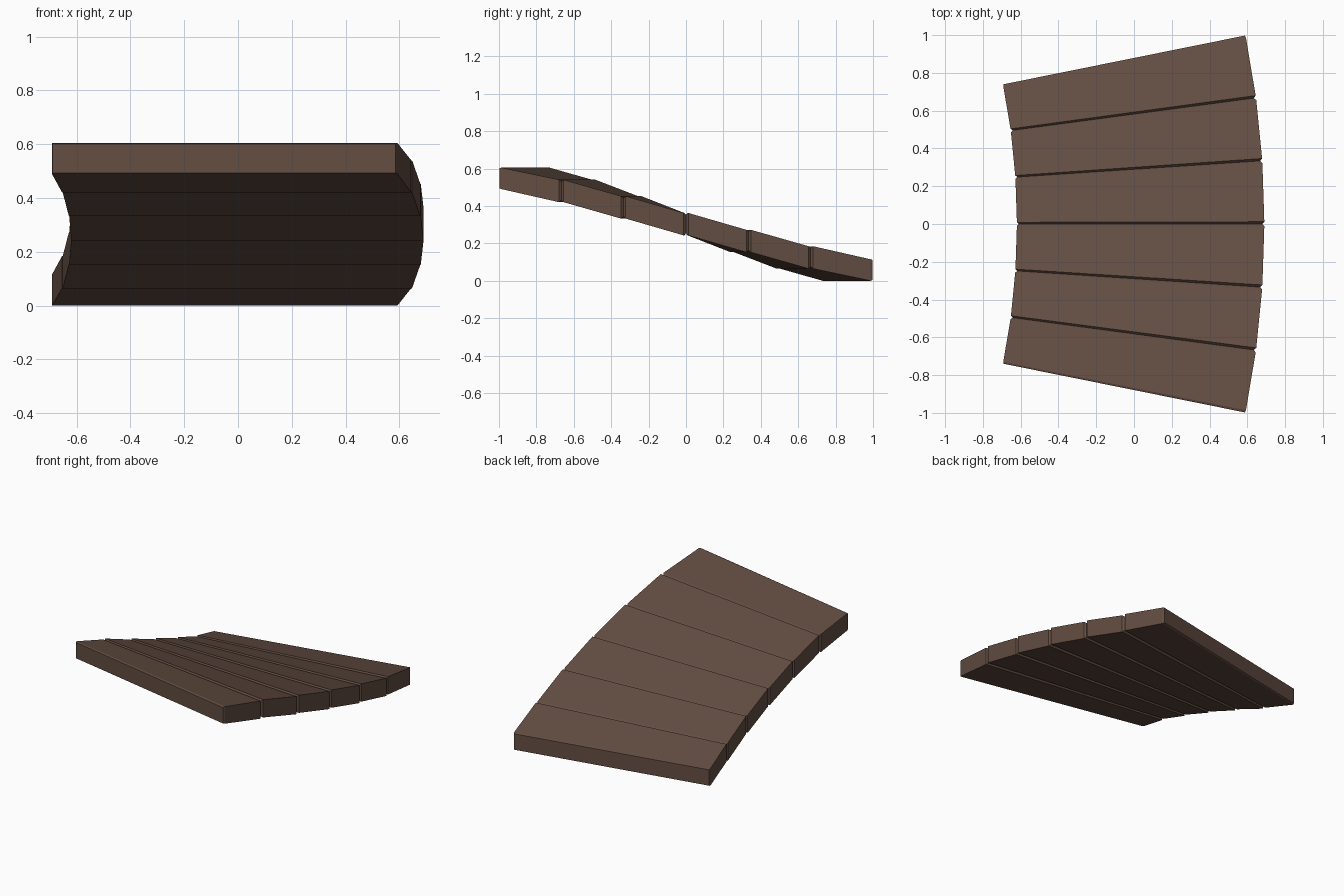
import bpy, bmesh, math

if "Cube" in bpy.data.objects:
    bpy.data.objects.remove(bpy.data.objects["Cube"])

CX, R_IN, R_OUT = -4.36, 3.74, 5.05      # arc centre and radii
STEP = math.radians(3.8)                 # angle of one plank
MID = {0: 0.0, 1: 0.09, 2: 0.178, 3: 0.245}   # height offset at each joint
BEVEL = 0.0024                           # angular width of joint chamfer

brown = bpy.data.materials.new("dark brown wood")
brown.diffuse_color = (0.125, 0.075, 0.055, 1)
brown.use_nodes = True
brown.node_tree.nodes["Principled BSDF"].inputs["Base Color"].default_value = brown.diffuse_color


def mid_height(k):
    return 0.3025 - math.copysign(MID[abs(k)], k)


def half_thickness(k):
    return 0.0575 if abs(k) == 3 else 0.06


def section(bm, angle, z, half, inset):
    """Rectangular radial cross-section, optionally shrunk."""
    ring = []
    for r, h in ((R_IN + inset, -half + inset), (R_OUT - inset, -half + inset),
                 (R_OUT - inset, half - inset), (R_IN + inset, half - inset)):
        ring.append(bm.verts.new((CX + r * math.cos(angle), r * math.sin(angle), z + h)))
    return ring


def plank(k):
    """One wedge plank from joint k to joint k + 1, chamfered at both joints."""
    bm = bmesh.new()
    a0, a1 = k * STEP, (k + 1) * STEP
    z0, z1 = mid_height(k), mid_height(k + 1)
    h0, h1 = half_thickness(k), half_thickness(k + 1)
    in0 = 0.004 if k == -3 else 0.011
    in1 = 0.004 if k == 2 else 0.011
    rings = [section(bm, a0, z0, h0, in0),
             section(bm, a0 + BEVEL, z0, h0, 0),
             section(bm, a1 - BEVEL, z1, h1, 0),
             section(bm, a1, z1, h1, in1)]
    for a, b in zip(rings, rings[1:]):
        for i in range(4):
            j = (i + 1) % 4
            bm.faces.new((a[i], a[j], b[j], b[i]))
    bm.faces.new(rings[0])
    bm.faces.new(rings[-1])
    bmesh.ops.recalc_face_normals(bm, faces=bm.faces)
    mesh = bpy.data.meshes.new("plank")
    bm.to_mesh(mesh)
    bm.free()
    mesh.materials.append(brown)
    bpy.context.collection.objects.link(bpy.data.objects.new("plank_%d" % (k + 4), mesh))


# six planks of the curved, sloping walkway
for k in range(-3, 3):
    plank(k)
